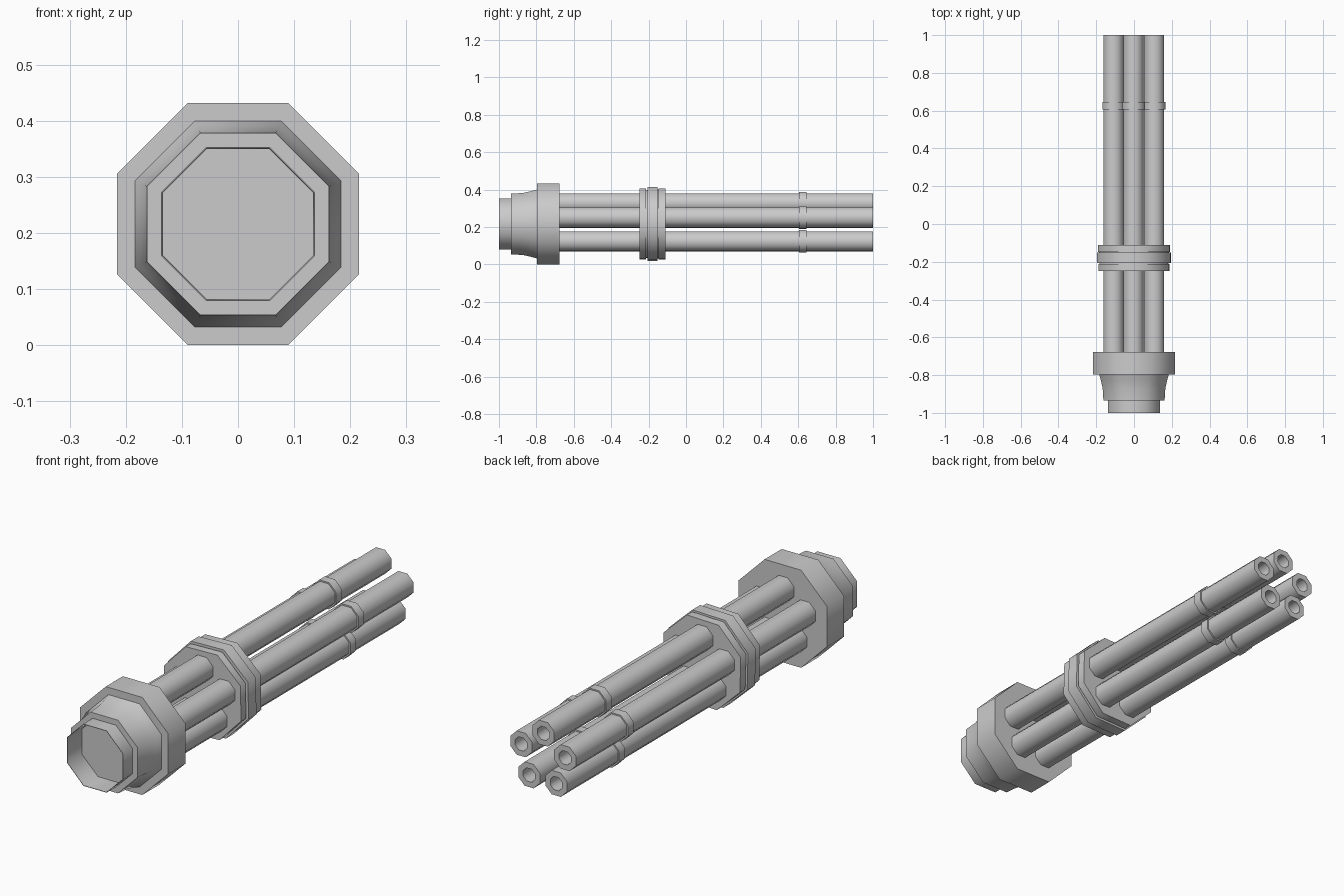
import bpy, bmesh, math

if "Cube" in bpy.data.objects:
    bpy.data.objects.remove(bpy.data.objects["Cube"])

SIDES = 8
CZ = 0.216          # height of the main axis
COS = math.cos(math.pi / SIDES)


def lathe(name, profile, cx=0.0, cz=CZ, turn=0.0, closed=False):
    """Octagonal turning about the y axis; profile = (y, half width across flats)."""
    bm = bmesh.new()
    rings = []
    for y, w in profile:
        if w == 0:
            rings.append([bm.verts.new((cx, y, cz))] * SIDES)
            continue
        r = w / COS
        ring = []
        for i in range(SIDES):
            a = (i + 0.5) * 2 * math.pi / SIDES + turn
            ring.append(bm.verts.new((cx + r * math.cos(a), y, cz + r * math.sin(a))))
        rings.append(ring)
    pairs = list(zip(rings, rings[1:]))
    if closed:
        pairs.append((rings[-1], rings[0]))
    for a, b in pairs:
        for i in range(SIDES):
            j = (i + 1) % SIDES
            face = list(dict.fromkeys([a[i], a[j], b[j], b[i]]))
            bm.faces.new(face)
    bmesh.ops.recalc_face_normals(bm, faces=bm.faces)
    mesh = bpy.data.meshes.new(name)
    bm.to_mesh(mesh)
    bm.free()
    ob = bpy.data.objects.new(name, mesh)
    bpy.context.collection.objects.link(ob)
    bpy.ops.object.select_all(action='DESELECT')
    ob.select_set(True)
    bpy.context.view_layer.objects.active = ob
    bpy.ops.object.shade_smooth_by_angle(angle=math.radians(50))
    return ob


# Rear housing: recessed tail socket, tapered body and wide collar
lathe("rear_housing", [
    (-0.90, 0), (-0.90, 0.134), (-1.0, 0.135), (-1.0, 0.137), (-0.935, 0.137),
    (-0.935, 0.162), (-0.87, 0.166), (-0.83, 0.175), (-0.797, 0.184),
    (-0.797, 0.216), (-0.677, 0.216), (-0.677, 0)])

# Barrel clamp with a raised centre band and narrow grooves
lathe("barrel_clamp", [
    (-0.248, 0), (-0.248, 0.187), (-0.213, 0.187), (-0.213, 0.181), (-0.207, 0.181),
    (-0.207, 0.195), (-0.152, 0.195), (-0.152, 0.183), (-0.147, 0.183),
    (-0.147, 0.189), (-0.11, 0.189), (-0.11, 0)], turn=math.radians(1.5))

# Five hollow barrels, each with a small collar
BARREL_R, ORBIT, BORE = 0.053, 0.113, 0.029
for k in range(5):
    a = math.radians(91 + 72 * k)
    x, z = ORBIT * math.cos(a), 0.214 + ORBIT * math.sin(a)
    lathe(f"barrel_{k + 1}", [
        (-0.70, 0), (-0.70, BARREL_R), (1.0, BARREL_R), (1.0, BORE),
        (0.85, BORE), (0.85, 0)], x, z)
    lathe(f"barrel_collar_{k + 1}", [
        (0.605, BARREL_R - 0.004), (0.605, BARREL_R + 0.006),
        (0.645, BARREL_R + 0.006), (0.645, BARREL_R - 0.004)], x, z, closed=True)
